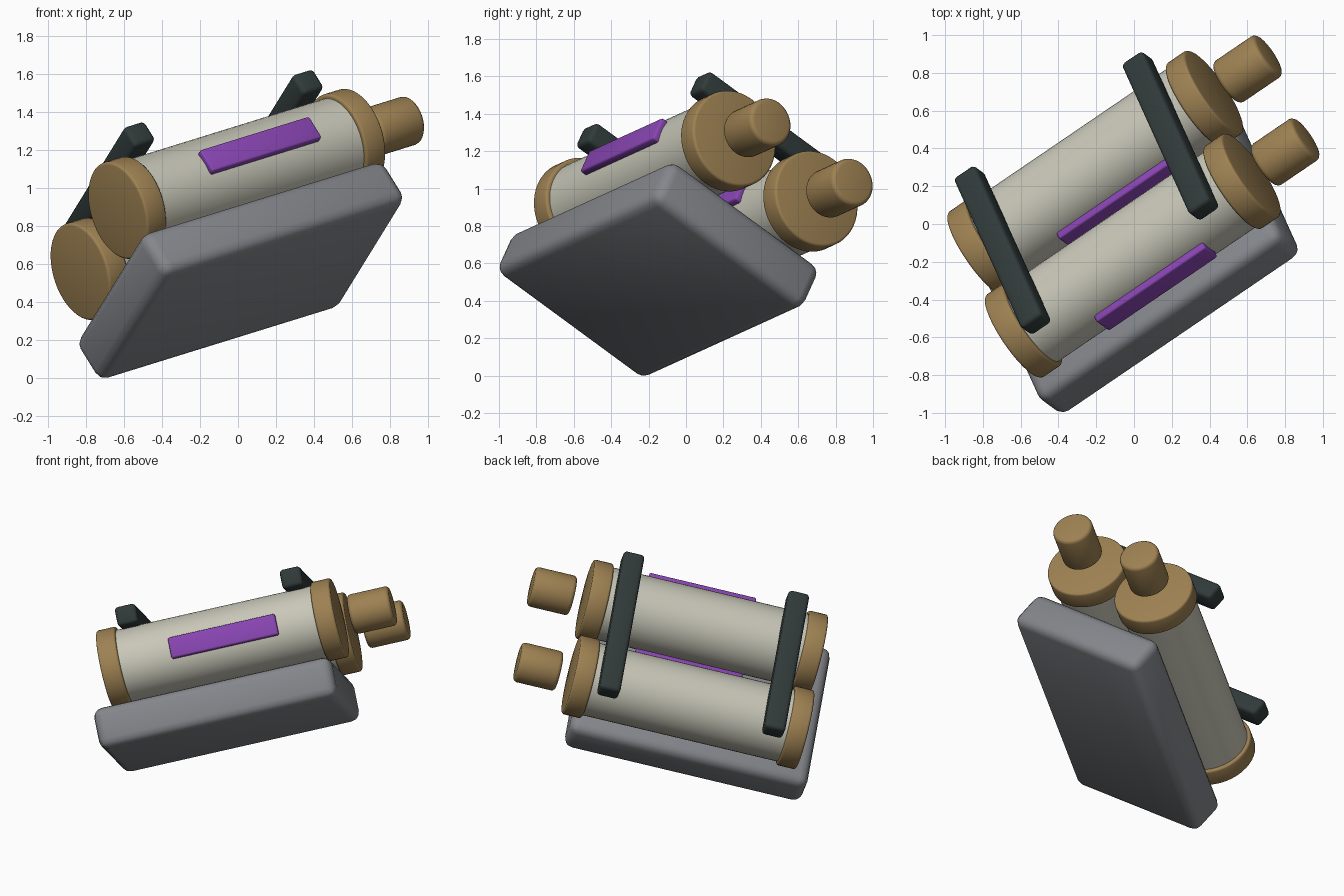
import bpy, bmesh, math
from mathutils import Matrix, Vector

cube = bpy.data.objects.get("Cube")
if cube:
    bpy.data.objects.remove(cube, do_unlink=True)

# Tilted frame shared by every part: along the tanks, across them, and up
along = Vector((0.801, 0.545, 0.248)).normalized()
across = Vector((-0.33, 0.766, -0.552))
up = along.cross(across).normalized()
across = up.cross(along)
frame = Matrix((along, across, up)).transposed().to_4x4()
frame.translation = (-0.106, 0.052, 0.914)


def material(name, color):
    m = bpy.data.materials.new(name)
    m.use_nodes = True
    m.diffuse_color = (*color, 1)
    m.node_tree.nodes["Principled BSDF"].inputs["Base Color"].default_value = (*color, 1)
    return m


IVORY = material("ivory", (0.58, 0.57, 0.48))
BRASS = material("brass", (0.34, 0.22, 0.085))
GREY = material("slate_grey", (0.23, 0.24, 0.26))
DARK = material("dark_green_grey", (0.03, 0.043, 0.042))
PURPLE = material("purple", (0.25, 0.06, 0.45))


def finish(name, bm, mat, position, bevel):
    """Round the hard edges, place the part in the tilted frame and colour it."""
    if bevel:
        hard = [e for e in bm.edges if e.calc_face_angle(0) > math.radians(60)]
        bmesh.ops.bevel(bm, geom=hard, offset=bevel, segments=3,
                        profile=0.5, affect='EDGES')
    mesh = bpy.data.meshes.new(name)
    bm.to_mesh(mesh)
    bm.free()
    mesh.materials.append(mat)
    obj = bpy.data.objects.new(name, mesh)
    bpy.context.collection.objects.link(obj)
    obj.matrix_world = frame @ Matrix.Translation(position)
    bpy.ops.object.select_all(action='DESELECT')
    obj.select_set(True)
    bpy.context.view_layer.objects.active = obj
    bpy.ops.object.shade_smooth_by_angle(angle=math.radians(40))


def box(name, size, position, mat, bevel):
    bm = bmesh.new()
    bmesh.ops.create_cube(bm, size=1)
    bmesh.ops.scale(bm, vec=size, verts=bm.verts)
    finish(name, bm, mat, position, bevel)


def tube(name, radius, length, position, mat, bevel=0):
    bm = bmesh.new()
    bmesh.ops.create_cone(bm, cap_ends=True, segments=48, radius1=radius,
                          radius2=radius, depth=length,
                          matrix=Matrix.Rotation(math.pi / 2, 4, 'Y'))
    finish(name, bm, mat, position, bevel)


# Back plate under the tanks
box("back_plate", (1.6, 1.06, 0.274), (-0.1, 0, -0.409), GREY, 0.06)

# Two tanks, each with end caps, a floating nozzle and a side strip
for side, y in (("front", -0.29), ("rear", 0.29)):
    tube(side + "_tank", 0.242, 1.565, (0, y, 0), IVORY)
    for end, x in (("lower", -0.722), ("upper", 0.722)):
        tube(f"{side}_{end}_cap", 0.265, 0.13, (x, y, 0), BRASS, 0.015)
    tube(side + "_nozzle", 0.132, 0.28, (1.007, y, 0), BRASS, 0.025)
    box(side + "_strip", (0.72, 0.05, 0.14), (0.045, y - 0.245, 0), PURPLE, 0.012)

# Straps across both tanks
for end, x in (("lower", -0.555), ("upper", 0.555)):
    box(end + "_strap", (0.14, 1.05, 0.13), (x, 0.01, 0.289), DARK, 0.025)
